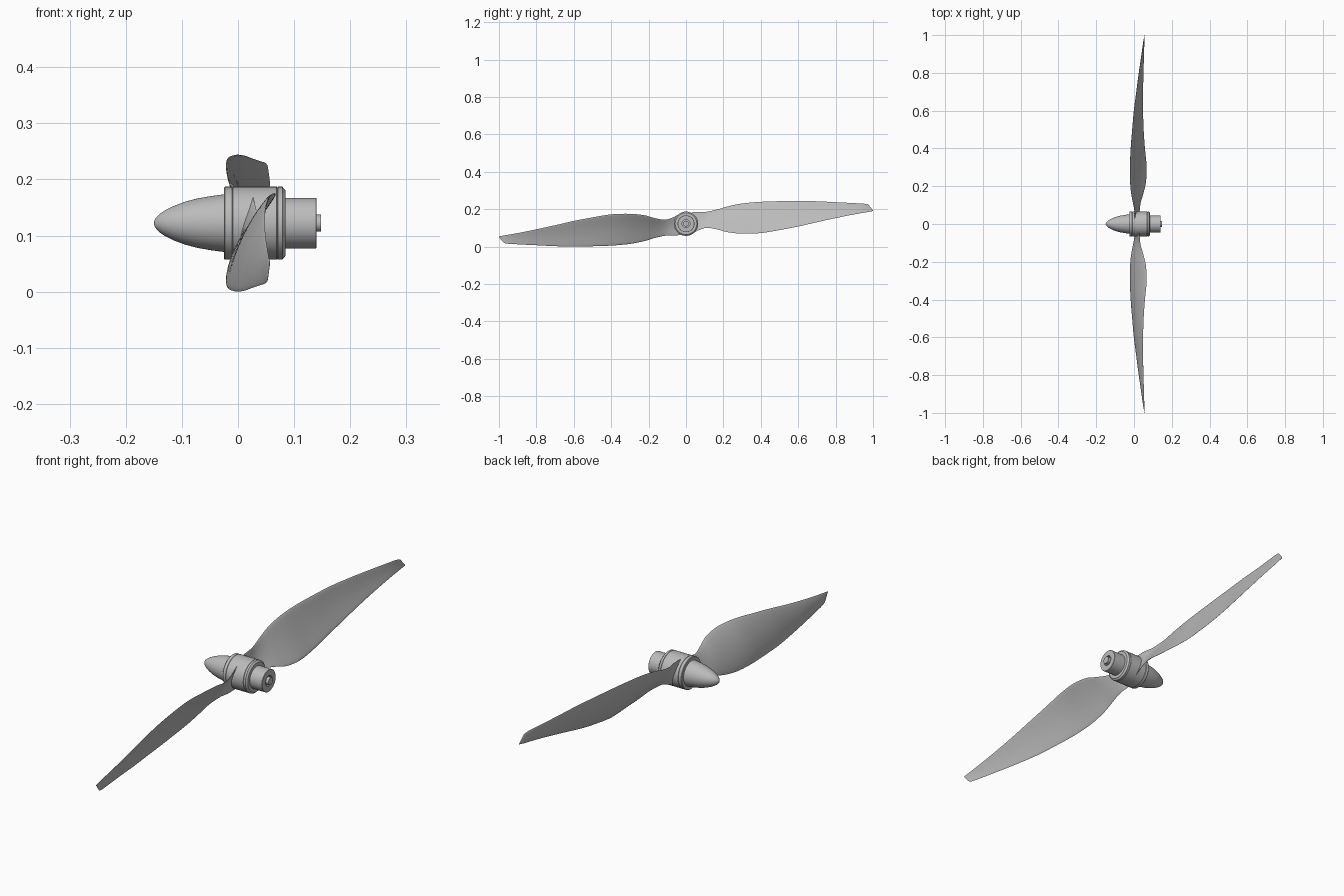
import bpy, bmesh, math
from mathutils import Vector

if "Cube" in bpy.data.objects:
    bpy.data.objects.remove(bpy.data.objects["Cube"])

AXIS_Z = 0.122
SEG = 64

grey = bpy.data.materials.new("metal grey")
grey.diffuse_color = (0.5, 0.5, 0.5, 1)
grey.use_nodes = True
grey.node_tree.nodes["Principled BSDF"].inputs["Base Color"].default_value = grey.diffuse_color


def finish(name, bm, angle):
    bmesh.ops.recalc_face_normals(bm, faces=bm.faces)
    me = bpy.data.meshes.new(name)
    bm.to_mesh(me)
    bm.free()
    me.materials.append(grey)
    ob = bpy.data.objects.new(name, me)
    ob.location.z = AXIS_Z
    bpy.context.collection.objects.link(ob)
    bpy.ops.object.select_all(action='DESELECT')
    ob.select_set(True)
    bpy.context.view_layer.objects.active = ob
    bpy.ops.object.shade_smooth_by_angle(angle=math.radians(angle))
    return ob


def lathe(name, profile):
    """Spin (x, radius) points round the x axis."""
    bm = bmesh.new()
    vs = [bm.verts.new((x, 0, r)) for x, r in profile]
    es = [bm.edges.new(p) for p in zip(vs, vs[1:])]
    bmesh.ops.spin(bm, geom=vs + es, cent=(0, 0, 0), axis=(1, 0, 0),
                   angle=2 * math.pi, steps=SEG)
    bmesh.ops.remove_doubles(bm, verts=bm.verts, dist=1e-5)
    return finish(name, bm, 30)


# Pointed nose cone
lathe("nose_cone", [(-0.15, 0), (-0.149, 0.005), (-0.146, 0.010), (-0.140, 0.0162),
                    (-0.130, 0.023), (-0.115, 0.0305), (-0.095, 0.038), (-0.075, 0.0435),
                    (-0.05, 0.048), (-0.02, 0.052), (-0.02, 0)])
# Hub collar with two fine seams and a chamfered back edge
lathe("hub_collar", [(-0.025, 0), (-0.025, 0.063), (-0.023, 0.065), (-0.011, 0.065),
                     (-0.010, 0.0635), (-0.009, 0.065), (0.069, 0.065), (0.070, 0.0635),
                     (0.071, 0.065), (0.079, 0.065), (0.085, 0.058), (0.085, 0)])
# Rear boss with a recess round the shaft
lathe("rear_boss", [(0.08, 0), (0.08, 0.045), (0.139, 0.045), (0.14, 0.044),
                    (0.14, 0.021), (0.13, 0.021), (0.13, 0)])
lathe("shaft_end", [(0.125, 0), (0.125, 0.015), (0.148, 0.015), (0.148, 0)])

# Blade stations: span y, upper edge x z, lower edge x z
STATIONS = [
    (0.03, 0.005, 0.061, 0.025, -0.055), (0.07, 0.003, 0.063, 0.030, -0.034),
    (0.11, -0.005, 0.064, 0.035, -0.022), (0.17, -0.016, 0.077, 0.052, -0.031),
    (0.22, -0.020, 0.092, 0.063, -0.045), (0.30, -0.021, 0.108, 0.067, -0.053),
    (0.40, -0.017, 0.117, 0.058, -0.050), (0.50, -0.009, 0.1205, 0.051, -0.034),
    (0.60, 0.000, 0.122, 0.048, -0.015), (0.70, 0.013, 0.120, 0.048, 0.008),
    (0.80, 0.026, 0.115, 0.050, 0.030), (0.90, 0.041, 0.110, 0.053, 0.050),
    (0.97, 0.052, 0.104, 0.055, 0.062), (0.985, 0.0545, 0.090, 0.056, 0.065),
    (1.00, 0.057, 0.071, 0.057, 0.068)]
STEPS, CHORD = 5, 14


def refine(rows):
    """Smooth curve through the stations, allowing for uneven spacing."""
    def slope(i):
        a, b = rows[max(i - 1, 0)], rows[min(i + 1, len(rows) - 1)]
        return [(q - p) / (b[0] - a[0]) for p, q in zip(a, b)]
    out = []
    for i in range(len(rows) - 1):
        a, b, ma, mb = rows[i], rows[i + 1], slope(i), slope(i + 1)
        h = b[0] - a[0]
        for s in range(STEPS):
            t = s / STEPS
            out.append([a[k] * (2*t**3 - 3*t*t + 1) + b[k] * (3*t*t - 2*t**3)
                        + h * ma[k] * (t**3 - 2*t*t + t) + h * mb[k] * (t**3 - t*t)
                        if k else a[0] + h * t for k in range(5)])
    return out + [list(rows[-1])]


def blade(name, turn):
    bm = bmesh.new()
    rings = []
    for y, xt, zt, xb, zb in refine(STATIONS):
        top, bot = Vector((xt, y, zt)), Vector((xb, y, zb))
        chord = bot - top
        side = Vector((-chord.z, 0, chord.x)).normalized()   # square to the chord
        if side.x > 0:
            side = -side
        camber = 0.05 * chord.length
        thick = 0.03 * chord.length + 0.0005
        ring = []
        for k in range(2 * CHORD):
            f = k / CHORD if k <= CHORD else 2 - k / CHORD
            f = 0.5 - 0.5 * math.cos(math.pi * f)
            bulge = 4 * f * (1 - f)
            sign = 1 if k <= CHORD else -1
            p = top + chord * f + side * (camber * bulge + sign * thick * bulge ** 0.5)
            ring.append(bm.verts.new((p.x, p.y * turn, p.z * turn)))
        rings.append(ring)
    n = 2 * CHORD
    for a, b in zip(rings, rings[1:]):
        for k in range(n):
            bm.faces.new((a[k], a[(k + 1) % n], b[(k + 1) % n], b[k]))
    bm.faces.new(rings[0])
    bm.faces.new(rings[-1])
    return finish(name, bm, 40)


# Two blades, half a turn apart round the shaft
blade("blade_back", 1)
blade("blade_front", -1)
